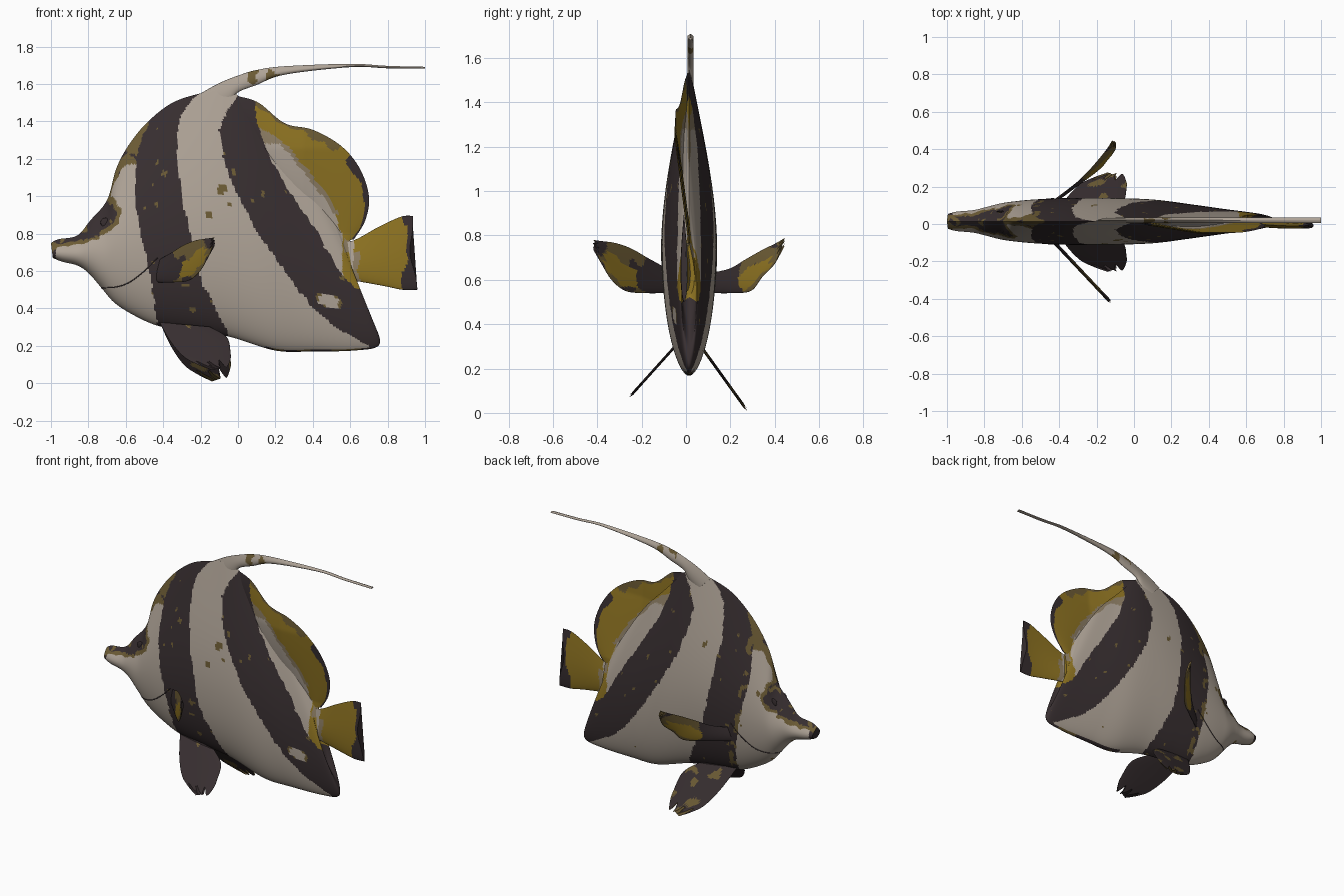
import bpy, bmesh, math
from mathutils import Vector, noise
from mathutils.bvhtree import BVHTree

cube = bpy.data.objects.get("Cube")
if cube:
    bpy.data.objects.remove(cube, do_unlink=True)

CREAM, DARK, YELLOW, OCHRE, TAN = range(5)


def make_material(name, colour):
    mat = bpy.data.materials.new(name)
    mat.use_nodes = True
    mat.diffuse_color = (*colour, 1)
    shader = mat.node_tree.nodes["Principled BSDF"]
    shader.inputs["Base Color"].default_value = (*colour, 1)
    shader.inputs["Roughness"].default_value = 0.8
    return mat


MATERIALS = [
    make_material("cream", (0.43, 0.37, 0.31)),
    make_material("dark_brown", (0.039, 0.028, 0.03)),
    make_material("yellow", (0.275, 0.175, 0.016)),
    make_material("ochre", (0.15, 0.105, 0.035)),
    make_material("tan", (0.27, 0.21, 0.13)),
]


def spline(rows, t):
    """Smooth value through the rows, t from 0 to 1."""
    f = t * (len(rows) - 1)
    i = min(int(f), len(rows) - 2)
    f -= i
    p = [rows[max(0, min(len(rows) - 1, i + k))] for k in (-1, 0, 1, 2)]
    return [0.5 * (2 * b + (c - a) * f + (2 * a - 5 * b + 4 * c - d) * f * f
                   + (3 * b - a - 3 * c + d) * f ** 3) for a, b, c, d in zip(*p)]


def edge_at(points, z):
    """x of a stripe edge at height z; points run downwards as (z, x)."""
    for (z0, x0), (z1, x1) in zip(points, points[1:]):
        if z >= z1:
            return x0 + (x1 - x0) * min(1, (z0 - z) / (z0 - z1))
    return points[-1][1]


def speckle(p, scale, limit):
    return noise.noise(p * scale) > limit


def loft(name, rows, colour, place, thickness=None, steps=40, across=14, ragged=0):
    """Closed skin between two edge lines (x, z, x, z), thick in the middle."""
    bm = bmesh.new()
    rings = []
    for i in range(steps + 1):
        ring = []
        for k in range(2 * across):
            v = (1 - math.cos(math.pi * k / across)) / 2
            saw = abs((v * 3.5) % 1 - 0.5) * 2
            row = spline(rows, i / steps * (1 - ragged * saw * i / steps))
            half = row[4] if thickness is None else thickness
            power = 0.75 if v < 0.37 else 0.95
            bulge = half * math.sin(math.pi * min(1, v ** 0.7)) ** power if 0 < v < 1 else 0
            side = 1 if k < across else -1
            x, z = (row[2] + (row[0] - row[2]) * v, row[3] + (row[1] - row[3]) * v)
            ring.append(bm.verts.new(place(x, z, side * bulge)))
        rings.append(ring)
    n = 2 * across
    for i in range(steps):
        for k in range(n):
            j = (k + 1) % n
            face = bm.faces.new((rings[i][k], rings[i][j], rings[i + 1][j], rings[i + 1][k]))
            v = (1 - math.cos(math.pi * (k + 0.5) / across)) / 2
            face.material_index = colour(face.calc_center_median(), (i + 0.5) / steps, v)
            face.smooth = True
    for ring, u in ((rings[0], 0), (rings[-1], 1)):
        cap = bm.faces.new(ring)
        cap.material_index = colour(cap.calc_center_median(), u, 0.5)
    bmesh.ops.recalc_face_normals(bm, faces=bm.faces)
    tree = BVHTree.FromBMesh(bm)
    mesh = bpy.data.meshes.new(name)
    bm.to_mesh(mesh)
    bm.free()
    for mat in MATERIALS:
        mesh.materials.append(mat)
    bpy.context.collection.objects.link(bpy.data.objects.new(name, mesh))
    return tree


# Body with the lower rear fin, from mouth to tail root: upper edge, lower edge, half width
BODY = [
    (-1, .75, -.99, .67, .04), (-.96, .77, -.94, .65, .052), (-.86, .79, -.86, .63, .06),
    (-.79, .87, -.8, .59, .075), (-.7, .98, -.73, .51, .095), (-.65, 1.15, -.66, .43, .105),
    (-.58, 1.28, -.55, .36, .115), (-.48, 1.4, -.42, .305, .122), (-.35, 1.5, -.25, .28, .126),
    (-.2, 1.55, -.05, .25, .125), (-.08, 1.57, .2, .175, .117), (.01, 1.53, .4, .17, .096),
    (.13, 1.4, .62, .175, .068), (.3, 1.22, .75, .2, .048), (.45, 1, .74, .29, .036),
    (.54, .85, .66, .41, .03), (.6, .765, .61, .53, .024)]

FRONT_A = [(1.4, -.48), (1.2, -.545), (1, -.55), (.8, -.52), (.6, -.47), (.3, -.43)]
FRONT_B = [(1.55, -.2), (1.48, -.28), (1.4, -.32), (1.2, -.33), (1, -.3), (.6, -.22), (.4, -.12), (.25, -.05)]
REAR_A = [(1.55, .01), (1.45, -.06), (1.35, -.1), (1.2, -.08), (1, 0), (.8, .11), (.6, .25), (.4, .4), (.3, .52), (.2, .7)]
REAR_B = [(1.5, .09), (1.4, .1), (1.2, .17), (1, .29), (.8, .43), (.6, .54), (.51, .62), (.46, .8)]
FIN_EDGE = [(1.34, .13), (1.27, .23), (1.1, .385), (.95, .49), (.8, .56)]
SPOTS = [(-.09, 1.04, .025), (-.16, .9, .022), (-.05, .96, .01)]


def fin_colour(x, z):
    """Pale fin base, a tan transition, then yellow."""
    edge = edge_at(FIN_EDGE, z)
    if x < edge:
        return TAN if z > 1.28 else CREAM
    return TAN if x < edge + .03 and z > .9 else YELLOW


def body_colour(p, u, v):
    x, z = p.x + 0.012 * noise.noise(p * 20), p.z
    front = edge_at(FRONT_A, z) < x < edge_at(FRONT_B, z)
    rear = edge_at(REAR_A, z) < x < edge_at(REAR_B, z)
    if front or rear:
        # Pale scar on the right flank, flecks, and a frayed border on the left
        scar = math.hypot((x - .49) / .06, (z - .44 + .25 * (x - .49)) / .033)
        if p.y < 0 and scar < 1.15:
            return CREAM if scar + .5 * noise.noise(p * 40) < 1 else OCHRE
        if front and p.y > 0 and x < edge_at(FRONT_A, z) + .05 and z < 1.25 and speckle(p, 18, .15):
            return OCHRE
        return OCHRE if speckle(p, 24, 0.63) else DARK
    if x < edge_at(FRONT_A, z):
        # Eye mask, snout ridge, lips and forehead
        mask = math.hypot((x + .73) / .08, (z - .9) / .09) + .25 * noise.noise(p * 22)
        ridge = z - (.745 + .25 * max(0, x + .9)) + .015 * noise.noise(p * 25)
        if mask < 0.9 or (x < -.74 and ridge > .003):
            return OCHRE if speckle(p, 25, 0.33) else DARK
        if mask < 1.2 or (x < -.74 and ridge > -.015):
            return OCHRE
        if x < -.965:
            return DARK if speckle(p, 30, 0) else OCHRE
        if z > 1.17 or (z > .95 and v > .92 - .06 * noise.noise(p * 14)):
            return DARK if speckle(p, 15, 0.4) else OCHRE
    elif x > edge_at(REAR_B, z):
        return TAN if x > .57 and z > .7 else fin_colour(x, z)
    if v < .008 and x > .15:
        return DARK if speckle(p, 12, 0) else OCHRE
    if p.y < 0 and any(math.hypot(x - a, z - b) < r for a, b, r in SPOTS):
        return OCHRE
    return OCHRE if speckle(p, 17, 0.7) else CREAM


def body_place(x, z, y):
    return (x, y + 0.014, z)


skin = loft("body", BODY, body_colour, body_place, steps=260, across=110)

# Long dorsal streamer
STREAMER = [(-.2, 1.55, -.1, 1.45), (-.1, 1.605, -.04, 1.5), (0, 1.645, 0, 1.555), (.1, 1.675, .1, 1.595),
            (.25, 1.695, .25, 1.65), (.6, 1.708, .6, 1.69), (.8, 1.697, .8, 1.684), (1, 1.692, 1, 1.682)]
loft("dorsal_streamer", STREAMER,
     lambda p, u, v: OCHRE if .05 < p.x < .22 and speckle(p, 18, 0) else CREAM,
     lambda x, z, y: (x, y + 0.02, z), 0.014, 90)

# Rounded rear dorsal fin, gently bowed sideways
DORSAL = [(.0, 1.535, 0, 1.4), (.11, 1.5, .08, 1.32), (.25, 1.39, .16, 1.2), (.4, 1.355, .25, 1.1),
          (.55, 1.27, .35, 1), (.65, 1.15, .4, .95), (.7, 1, .45, .87), (.68, .87, .5, .8), (.62, .77, .53, .75)]


def dorsal_colour(p, u, v):
    wobble = .08 * noise.noise(p * 14)
    if p.x < edge_at(REAR_B, p.z) or (v > .88 + wobble and u > .55):
        return DARK
    if u < .5 and v > .93 + 2 * wobble:
        return OCHRE
    return fin_colour(p.x + wobble / 4, p.z)


def dorsal_place(x, z, y):
    bow = min(1, max(0, x / .35)) * max(0, min(1, (z - .8) * 2.2))
    return (x, y + .014 - .06 * bow, z)


loft("rear_dorsal_fin", DORSAL, dorsal_colour, dorsal_place, 0.008, 90, 40)

# Tail fin
TAIL = [(.5, .74, .53, .56), (.62, .765, .64, .545), (.75, .835, .78, .52), (.87, .89, .88, .5), (.935, .895, .96, .5)]


def tail_colour(p, u, v):
    x = p.x + .02 * noise.noise(p * 14)
    if x > .9 - (.02 if p.z < .6 or p.z > .84 else 0):
        return DARK
    if x < .61:
        return CREAM
    return TAN if x < .65 and p.z < .7 else YELLOW


def tail_place(x, z, y):
    notch = .3 * math.exp(-((z - .7) / .1) ** 2) * max(0, x - .85)
    return (x - notch, y + .01 - .02 * math.sin((x - .55) * 5), z)


loft("tail_fin", TAIL, tail_colour, tail_place, 0.015, 60, 30)

# Paired side and belly fins; the right side fin is held higher, the left one is swept back
PECTORAL = {
    1: [(-.03, .63, -.03, .54), (.1, .65, .12, .54), (.2, .69, .24, .55),
        (.3, .73, .31, .61), (.4, .765, .39, .67), (.46, .79, .45, .75)],
    -1: [(-.03, .65, -.03, .54), (.1, .7, .12, .54), (.2, .74, .24, .55),
         (.3, .765, .33, .6), (.4, .775, .4, .68), (.45, .78, .44, .73)]}
PELVIC = [(-.42, .33, -.15, .3), (-.36, .2, -.06, .23), (-.29, .1, -.04, .13), (-.22, .05, -.04, .05), (-.14, .01, -.05, .03)]


def pectoral_colour(p, u, v):
    wobble = .2 * noise.noise(p * 12)
    if u < .28 + wobble:
        return DARK
    if .1 < v + wobble < .6 and u < .8:
        return YELLOW
    return DARK if speckle(p, 16, .25) else OCHRE


def pelvic_colour(p, u, v):
    return OCHRE if speckle(p, 17, .25 if p.y > 0 else .65) else DARK


for side, word in ((1, "left"), (-1, "right")):
    sweep = 1.3 if side > 0 else 0
    loft(word + "_pectoral_fin", PECTORAL[side], pectoral_colour,
         lambda s, z, t: (-.42 + .66 * s - .7 * t + sweep * s * (.79 - z),
                          side * (.115 + .7 * s + .7 * t) + .01, z),
         0.009, 50, 26, 0.16)
    shrink = 1 if side > 0 else .8
    loft(word + "_pelvic_fin", PELVIC, pelvic_colour,
         lambda x, z, t: (x, side * (.05 + .72 * (.31 - z) + t) + .01, .31 + (z - .31) * shrink),
         0.008, 50, 30, 0.4)

# Eyes, and gill cover seams laid on the body skin
GILL = [(-.73, .51), (-.65, .515), (-.58, .54), (-.5, .6), (-.43, .67)]


def on_skin(x, z, side):
    hit = skin.ray_cast(Vector((x, side, z)), Vector((0, -side, 0)))[0]
    return hit or Vector((x, 0, z))


for side, word in ((1, "left"), (-1, "right")):
    bpy.ops.mesh.primitive_uv_sphere_add(segments=20, ring_count=10, radius=0.025, location=on_skin(-.71, .86, side))
    eye = bpy.context.object
    eye.name = word + "_eye"
    eye.scale.y = 0.2
    eye.data.materials.append(MATERIALS[DARK])
    bpy.ops.object.shade_smooth_by_angle()

    curve = bpy.data.curves.new(word + "_gill_seam", "CURVE")
    curve.dimensions = "3D"
    curve.bevel_depth = 0.003
    curve.bevel_resolution = 1
    line = curve.splines.new("POLY")
    line.points.add(23)
    for i, point in enumerate(line.points):
        point.co = (*on_skin(*spline(GILL, i / 23), side), 1)
    curve.materials.append(MATERIALS[DARK])
    bpy.context.collection.objects.link(bpy.data.objects.new(word + "_gill_seam", curve))
